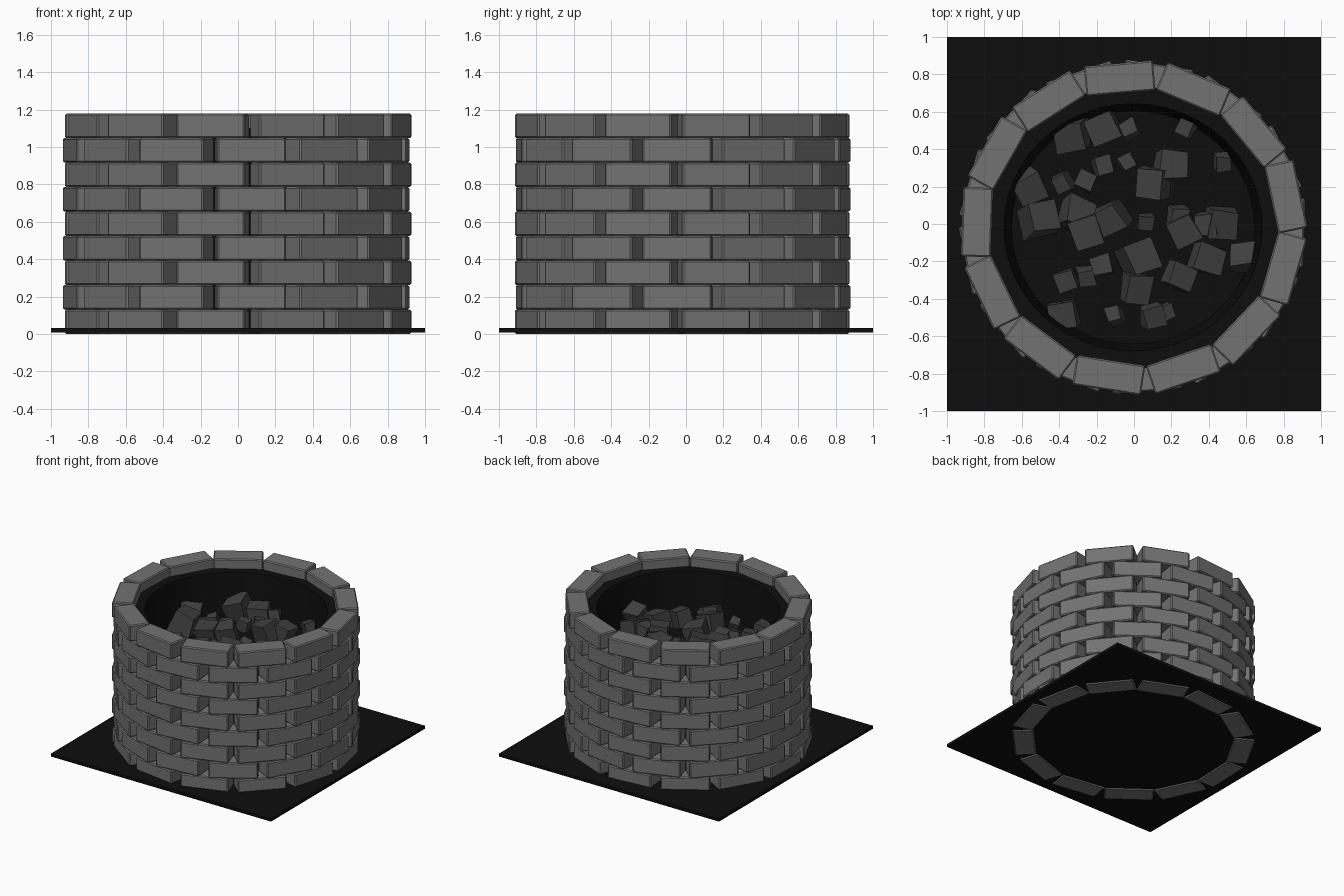
import bpy, bmesh, math, random
from mathutils import Euler, Matrix, Vector

random.seed(4)
cube = bpy.data.objects.get("Cube")
if cube:
    bpy.data.objects.remove(cube, do_unlink=True)


def material(name, value):
    mat = bpy.data.materials.new(name)
    mat.use_nodes = True
    color = (value, value, value, 1)
    mat.diffuse_color = color
    bsdf = mat.node_tree.nodes["Principled BSDF"]
    bsdf.inputs["Base Color"].default_value = color
    bsdf.inputs["Roughness"].default_value = 0.9
    return mat


stone = material("stone grey", 0.17)
charcoal = material("charcoal grey", 0.05)
soot = material("soot black", 0.004)


def finish_mesh(name, bm, mat):
    bmesh.ops.recalc_face_normals(bm, faces=bm.faces)
    mesh = bpy.data.meshes.new(name)
    bm.to_mesh(mesh)
    bm.free()
    mesh.materials.append(mat)
    return mesh


def place(name, mesh):
    obj = bpy.data.objects.new(name, mesh)
    bpy.context.collection.objects.link(obj)
    return obj


def box_bmesh(size, bevel=0):
    bm = bmesh.new()
    bmesh.ops.create_cube(bm, size=1)
    bmesh.ops.scale(bm, vec=size, verts=bm.verts)
    if bevel:
        bmesh.ops.bevel(bm, geom=bm.edges[:], offset=bevel, segments=1,
                        affect='EDGES')
    return bm


# Thin square ground slab
slab = place("ground_slab", finish_mesh("ground_slab", box_bmesh((2, 2, 0.024)), soot))
slab.location.z = 0.02

# Ring wall: staggered courses of one shared brick
COURSES, PER_RING = 9, 13
PITCH = 1.178 / COURSES
CENTER = Vector((-0.005, -0.018, 0))
RADIUS_X, RADIUS_Y = 0.835, 0.80
brick = finish_mesh("brick", box_bmesh((0.16, 0.37, PITCH), 0.008), stone)
step = math.tau / PER_RING
for course in range(COURSES):
    for i in range(PER_RING):
        angle = math.radians(178) + step * (i + 0.5 * (course % 2))
        obj = place("wall_brick", brick)
        obj.location = CENTER + Vector((RADIUS_X * math.cos(angle),
                                        RADIUS_Y * math.sin(angle),
                                        PITCH * (course + 0.5)))
        obj.rotation_euler.z = angle

# Soot-black liner: lathed profile with a recessed floor
profile = [(0, 0.02), (0.79, 0.02), (0.79, 1.1), (0.69, 1.1), (0.65, 0.76), (0, 0.76)]
bm = bmesh.new()
verts = [bm.verts.new((r, 0, z)) for r, z in profile]
edges = [bm.edges.new(pair) for pair in zip(verts, verts[1:])]
bmesh.ops.spin(bm, geom=verts + edges, cent=(0, 0, 0), axis=(0, 0, 1),
               angle=math.tau, steps=48)
bmesh.ops.remove_doubles(bm, verts=bm.verts, dist=0.0005)
liner = place("fire_pit_liner", finish_mesh("fire_pit_liner", bm, soot))
liner.location = CENTER
liner.scale.y = RADIUS_Y / RADIUS_X
for poly in liner.data.polygons:
    poly.use_smooth = abs(poly.normal.z) < 0.5
liner.data.set_sharp_from_angle(angle=math.radians(35))

# Coals: tilted, slightly misshapen blocks (x, y, size)
coals = [
    (-.33, .48, .15), (-.16, .51, .15), (-.02, .51, .08), (.28, .52, .09),
    (-.57, .2, .15), (-.38, .22, .09), (-.26, .23, .09), (-.17, .31, .09),
    (-.04, .33, .08), (.1, .22, .15), (.19, .31, .14), (.47, .33, .08),
    (-.5, .03, .17), (-.31, .05, .15), (-.25, -.04, .15), (-.12, .03, .14),
    (.06, .01, .08), (.24, .04, .1), (.27, -.03, .14), (.39, 0, .12),
    (.47, .01, .15), (.03, -.18, .17), (.39, -.19, .15), (.58, -.18, .13),
    (-.17, -.22, .1), (-.36, -.3, .1), (-.25, -.28, .09), (.01, -.34, .14),
    (.24, -.28, .13), (-.38, -.49, .14), (-.1, -.49, .08), (.1, -.49, .11),
    (.17, -.47, .07),
]
for x, y, size in coals:
    bm = box_bmesh((size, size, size))
    for v in bm.verts:
        v.co += Vector([random.uniform(-0.08, 0.08) * size for _ in range(3)])
    tilt = Euler((random.uniform(-0.35, 0.35), random.uniform(-0.35, 0.35),
                  random.uniform(-0.5, 0.5)))
    bmesh.ops.rotate(bm, verts=bm.verts, cent=(0, 0, 0), matrix=tilt.to_matrix())
    coal = place("coal", finish_mesh("coal", bm, charcoal))
    coal.location = (x, y, 0.83 + random.uniform(-0.02, 0.04))
